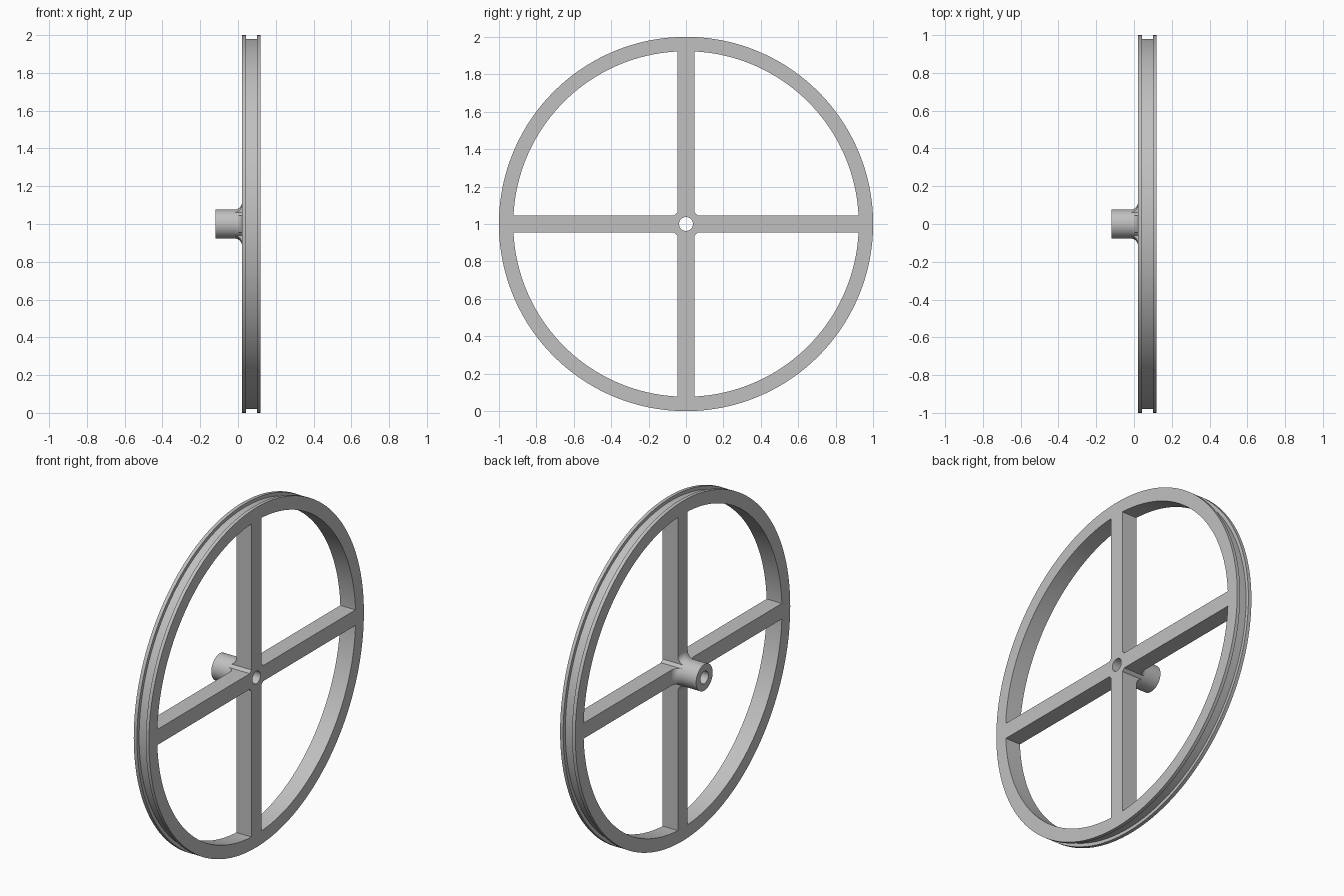
import bpy, bmesh
from math import sin, cos, pi, sqrt

cube = bpy.data.objects.get("Cube")
if cube:
    bpy.data.objects.remove(cube, do_unlink=True)

# One plain grey for the whole wheel
grey = bpy.data.materials.new("light grey")
grey.use_nodes = True
grey.diffuse_color = (0.53, 0.53, 0.53, 1)
grey.node_tree.nodes["Principled BSDF"].inputs["Base Color"].default_value = grey.diffuse_color

BACK, FRONT = 0.021, 0.12      # faces of rim and spokes along x
HUB_R, BORE_R, HUB_END = 0.077, 0.037, -0.12
RIM_IN, HALF_W, FILLET = 0.923, 0.046, 0.038


def finish(name, bm):
    bmesh.ops.recalc_face_normals(bm, faces=bm.faces)
    mesh = bpy.data.meshes.new(name)
    bm.to_mesh(mesh)
    bm.free()
    mesh.materials.append(grey)
    obj = bpy.data.objects.new(name, mesh)
    bpy.context.collection.objects.link(obj)
    obj.location.z = 1
    bpy.ops.object.select_all(action="DESELECT")
    obj.select_set(True)
    bpy.context.view_layer.objects.active = obj
    bpy.ops.object.shade_smooth_by_angle(angle=pi / 6)
    return obj


def lathe(name, profile, steps):
    """Revolve a closed (x, radius) profile about the x axis."""
    bm = bmesh.new()
    rings = []
    for i in range(steps):
        a = 2 * pi * i / steps
        rings.append([bm.verts.new((x, r * cos(a), r * sin(a))) for x, r in profile])
    n = len(profile)
    for i in range(steps):
        p, q = rings[i], rings[(i + 1) % steps]
        for j in range(n):
            k = (j + 1) % n
            bm.faces.new((p[j], p[k], q[k], q[j]))
    return finish(name, bm)


def spoke(name, turn):
    """Bar from hub to rim, with a fillet flowing onto the hub."""
    bm = bmesh.new()
    slices, n_y, n_arc = [], 12, 10
    for i in range(n_y + 1):
        y = HALF_W * (2 * i / n_y - 1)

        def height(r):
            return sqrt(r * r - y * y)

        loop = [(FRONT, height(HUB_R - 0.0005)), (FRONT, height(RIM_IN + 0.0005)),
                (BACK, height(RIM_IN + 0.0005))]
        for j in range(n_arc + 1):
            a = pi / 2 * j / n_arc
            loop.append((BACK - FILLET + FILLET * cos(a),
                         height(HUB_R + FILLET - FILLET * sin(a))))
        c, s = cos(turn), sin(turn)
        slices.append([bm.verts.new((x, y * c - z * s, y * s + z * c)) for x, z in loop])
    for p, q in zip(slices, slices[1:]):
        for j in range(len(p) - 1):
            bm.faces.new((p[j], p[j + 1], q[j + 1], q[j]))
    bm.faces.new(slices[0])
    bm.faces.new(slices[-1])
    return finish(name, bm)


# Grooved rim
lathe("rim", [(BACK, RIM_IN), (BACK, 1), (0.042, 1), (0.042, 0.98),
              (0.1, 0.98), (0.1, 1), (FRONT, 1), (FRONT, RIM_IN)], 160)

# Hub tube with a through bore
lathe("hub", [(HUB_END, BORE_R), (HUB_END, HUB_R), (FRONT, HUB_R), (FRONT, BORE_R)], 64)

# Four spokes
for i, side in enumerate(("upper", "front", "lower", "rear")):
    spoke(side + "_spoke", i * pi / 2)
